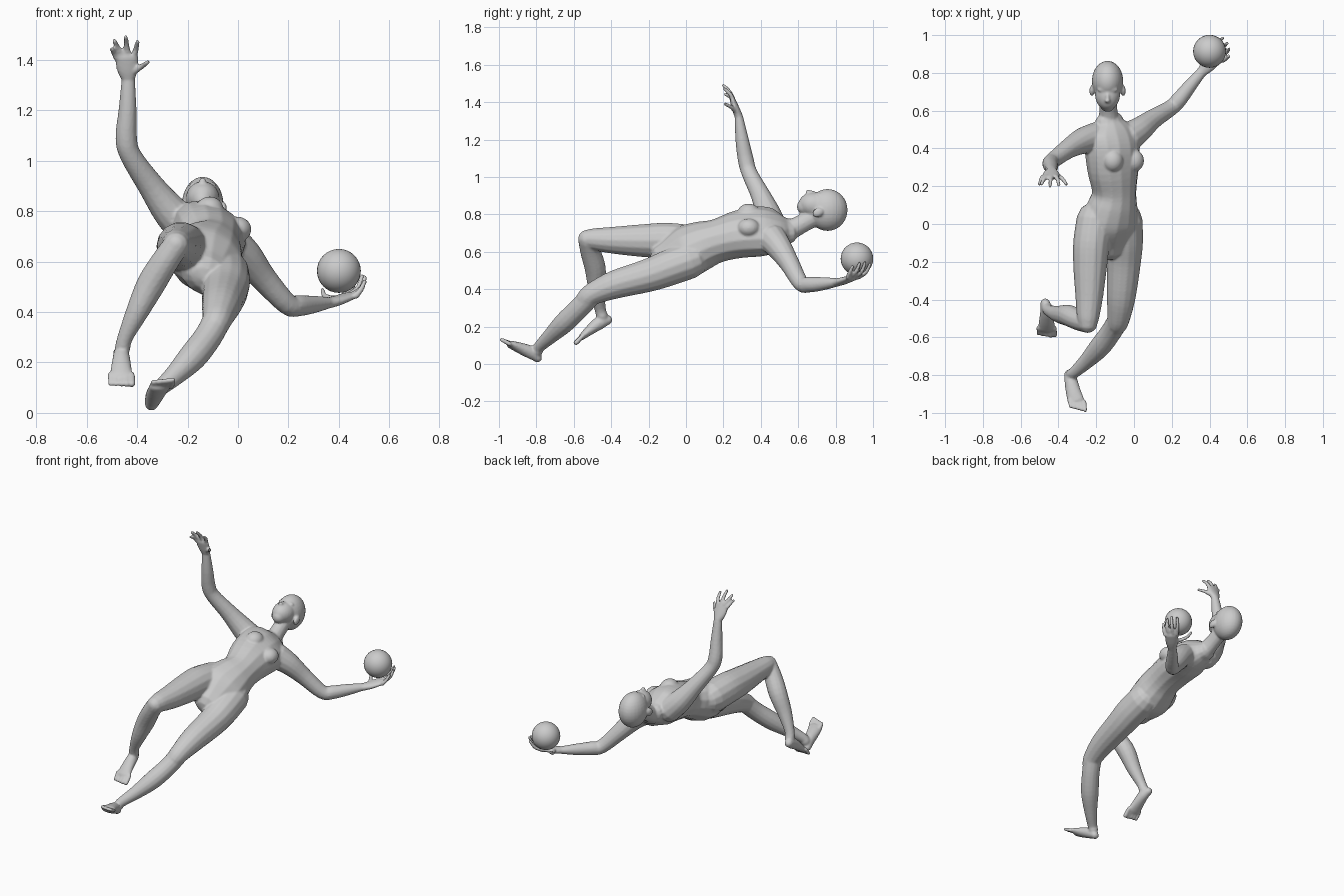
import bpy, bmesh, math
from mathutils import Vector, Matrix

parts = []


def finish(bm, name):
    bmesh.ops.recalc_face_normals(bm, faces=bm.faces)
    me = bpy.data.meshes.new(name)
    bm.to_mesh(me)
    bm.free()
    ob = bpy.data.objects.new(name, me)
    bpy.context.collection.objects.link(ob)
    return ob


def tube(name, pts, side=(1, 0, 0), n=14, sub=4):
    """Round-ended loft through (x, y, z, half width, half depth) stations."""
    side = Vector(side)
    P = [pts[0]] + list(pts) + [pts[-1]]
    st = []
    for i in range(1, len(P) - 2):
        for k in range(sub):
            t = k / sub
            st.append([0.5 * (2 * b + (c - a) * t + (2 * a - 5 * b + 4 * c - d) * t * t
                              + (3 * b - a - 3 * c + d) * t ** 3)
                       for a, b, c, d in zip(*P[i - 1:i + 3])])
    st.append(list(pts[-1]))
    rings = []
    for i, s in enumerate(st):
        d = Vector(st[min(i + 1, len(st) - 1)][:3]) - Vector(st[max(i - 1, 0)][:3])
        d.normalize()
        rings.append((Vector(s[:3]), d, s[3], s[4]))

    def cap(ring, sign):
        c, d, a, b = ring
        r = min(a, b)
        return [(c + d * sign * r * math.sin(math.radians(t)), d,
                 a * math.cos(math.radians(t)), b * math.cos(math.radians(t))) for t in (30, 60, 82)]
    rings = cap(rings[0], -1)[::-1] + rings + cap(rings[-1], 1)
    bm = bmesh.new()
    loops = []
    for c, d, a, b in rings:
        u = (side - d * side.dot(d)).normalized()
        v = d.cross(u)
        loops.append([bm.verts.new(c + u * a * math.cos(2 * math.pi * k / n)
                                   + v * b * math.sin(2 * math.pi * k / n)) for k in range(n)])
    for A, B in zip(loops, loops[1:]):
        for k in range(n):
            bm.faces.new((A[k], A[(k + 1) % n], B[(k + 1) % n], B[k]))
    bm.faces.new(loops[0])
    bm.faces.new(loops[-1])
    parts.append(finish(bm, name))


def blob(name, c, r, rot=0.0):
    """Ellipsoid, tilted about x."""
    bm = bmesh.new()
    m = Matrix.Translation(c) @ Matrix.Rotation(rot, 4, 'X') @ Matrix.Diagonal((*r, 1))
    bmesh.ops.create_uvsphere(bm, u_segments=24, v_segments=16, radius=1, matrix=m)
    parts.append(finish(bm, name))


def limb(name, pts, side=(1, 0, 0)):
    tube(name, [p if len(p) == 5 else (*p, p[3]) for p in pts], side)


# torso, rolled so its right side is higher
roll = math.radians(36)
side = Vector((math.cos(roll), 0, -math.sin(roll)))
front = Vector((math.sin(roll), 0, math.cos(roll)))
tube("torso", [(-.13, -.10, .56, .12, .09), (-.13, 0, .60, .163, .128), (-.115, .09, .635, .142, .125),
               (-.105, .17, .66, .12, .115), (-.11, .29, .695, .145, .12), (-.115, .40, .71, .158, .12),
               (-.12, .48, .71, .15, .095), (-.13, .535, .712, .085, .065)], side)
for s in (-1, 1):
    blob("breast", Vector((-.11, .335, .695)) + front * .09 + side * s * .068, (.055, .06, .05))
tube("neck", [(-.128, .50, .70, .075, .065), (-.133, .56, .72, .055, .056), (-.137, .62, .75, .047, .05),
              (-.14, .69, .79, .048, .052)])

# head, looking up
blob("skull", (-.14, .757, .824), (.083, .107, .112))
blob("face", (-.14, .69, .85), (.067, .088, .068), -.15)
blob("jaw", (-.14, .638, .842), (.042, .045, .043), .3)
blob("brow", (-.14, .712, .903), (.055, .02, .018))
blob("nose", (-.14, .672, .915), (.01, .03, .014), -.25)
blob("nose_tip", (-.14, .652, .92), (.014, .011, .014))
blob("mouth", (-.14, .63, .886), (.024, .013, .01))
for s in (-1, 1):
    blob("ear", (-.14 + s * .083, .705, .81), (.013, .03, .024), .5)

# raised arm
limb("raised_arm", [(-.20, .46, .73, .08), (-.27, .44, .80, .07), (-.345, .40, .90, .053), (-.425, .34, 1.02, .043),
                    (-.443, .32, 1.09, .043), (-.438, .30, 1.2, .036), (-.435, .283, 1.32, .027, .023)])
tube("raised_palm", [(-.435, .282, 1.325, .028, .022), (-.438, .268, 1.36, .042, .021),
                     (-.442, .25, 1.41, .048, .016)])
for root, mid, tip in (((-.482, .25, 1.41), (-.493, .235, 1.43), (-.50, .21, 1.442)),
                       ((-.46, .25, 1.42), (-.478, .235, 1.45), (-.49, .21, 1.475)),
                       ((-.437, .25, 1.42), (-.442, .23, 1.46), (-.445, .20, 1.49)),
                       ((-.412, .25, 1.415), (-.404, .235, 1.445), (-.398, .205, 1.472)),
                       ((-.41, .262, 1.355), (-.38, .24, 1.375), (-.358, .21, 1.39))):
    limb("raised_finger", [(*root, .013), (*mid, .011), (*tip, .009)])

# arm reaching out under the ball
limb("ball_arm", [(-.03, .46, .67, .08), (.03, .50, .62, .068), (.10, .555, .535, .053), (.195, .615, .432, .043),
                  (.24, .66, .425, .042), (.30, .735, .43, .035), (.362, .81, .437, .027, .022)], (-.75, .6, 0))
tube("ball_palm", [(.36, .805, .436, .028, .022), (.395, .845, .446, .04, .02), (.435, .89, .462, .044, .016)],
     (-.75, .6, 0))
for root, mid, tip in (((.468, .865, .465), (.488, .875, .49), (.503, .89, .522)),
                       ((.452, .885, .466), (.49, .91, .495), (.503, .928, .538)),
                       ((.437, .905, .466), (.475, .94, .495), (.493, .957, .543)),
                       ((.418, .92, .464), (.447, .962, .49), (.47, .985, .535)),
                       ((.38, .86, .452), (.345, .92, .463), (.335, .962, .488))):
    limb("ball_finger", [(*root, .013), (*mid, .011), (*tip, .009)])

# bent leg, knee forward
limb("bent_thigh", [(-.205, .02, .645, .10), (-.225, -.10, .66, .097), (-.232, -.22, .66, .09), (-.237, -.38, .662, .074),
                    (-.243, -.49, .667, .06), (-.245, -.525, .668, .052)])
limb("bent_shin", [(-.245, -.525, .665, .052), (-.29, -.51, .60, .055), (-.345, -.485, .51, .057),
                   (-.40, -.477, .40, .045), (-.447, -.46, .30, .031), (-.458, -.448, .255, .031)])
tube("bent_foot", [(-.47, -.42, .236, .026, .027), (-.463, -.455, .225, .033, .036), (-.463, -.51, .185, .04, .028),
                   (-.463, -.555, .147, .047, .018)])
for i in range(5):
    x = -.505 + i * .021
    limb("bent_toe", [(x, -.55, .152, .012), (x, -.59 + abs(i - 3) * .003, .115, .01 + .001 * i)])

# trailing leg, extended down to the heel
limb("long_thigh", [(-.055, .02, .555, .10), (-.05, -.09, .515, .098), (-.053, -.2, .475, .09), (-.067, -.38, .425, .077),
                    (-.08, -.49, .38, .062), (-.09, -.53, .352, .056)])
limb("long_shin", [(-.085, -.51, .365, .057), (-.12, -.57, .30, .056), (-.18, -.65, .222, .056),
                   (-.25, -.725, .15, .042), (-.315, -.785, .092, .031), (-.33, -.795, .07, .031)])
tube("long_foot", [(-.343, -.795, .034, .027, .025), (-.335, -.825, .06, .034, .035), (-.322, -.885, .085, .04, .03),
                   (-.308, -.935, .104, .045, .021)], (1, .15, .1))
for i in range(5):
    x = -.34 + i * .019
    limb("long_toe", [(x, -.93 - .003 * i, .107, .012), (x + .006, -.965 - .005 * i, .122 + .002 * i, .011)])

# fuse the limbs into one continuous body
bpy.ops.object.select_all(action='DESELECT')
for ob in parts:
    ob.select_set(True)
body = parts[0]
bpy.context.view_layer.objects.active = body
bpy.ops.object.join()
body.name = "body"
rm = body.modifiers.new("fuse", 'REMESH')
rm.mode = 'VOXEL'
rm.voxel_size = 0.0065
rm.use_smooth_shade = True
sm = body.modifiers.new("soften", 'SMOOTH')
sm.factor = 0.5
sm.iterations = 3
for m in ("fuse", "soften"):
    bpy.ops.object.modifier_apply(modifier=m)
bpy.ops.object.shade_smooth()

# ball
bpy.ops.mesh.primitive_uv_sphere_add(segments=32, ring_count=16, radius=.087, location=(.4, .914, .563))
bpy.context.object.name = "ball"
bpy.ops.object.shade_smooth()
